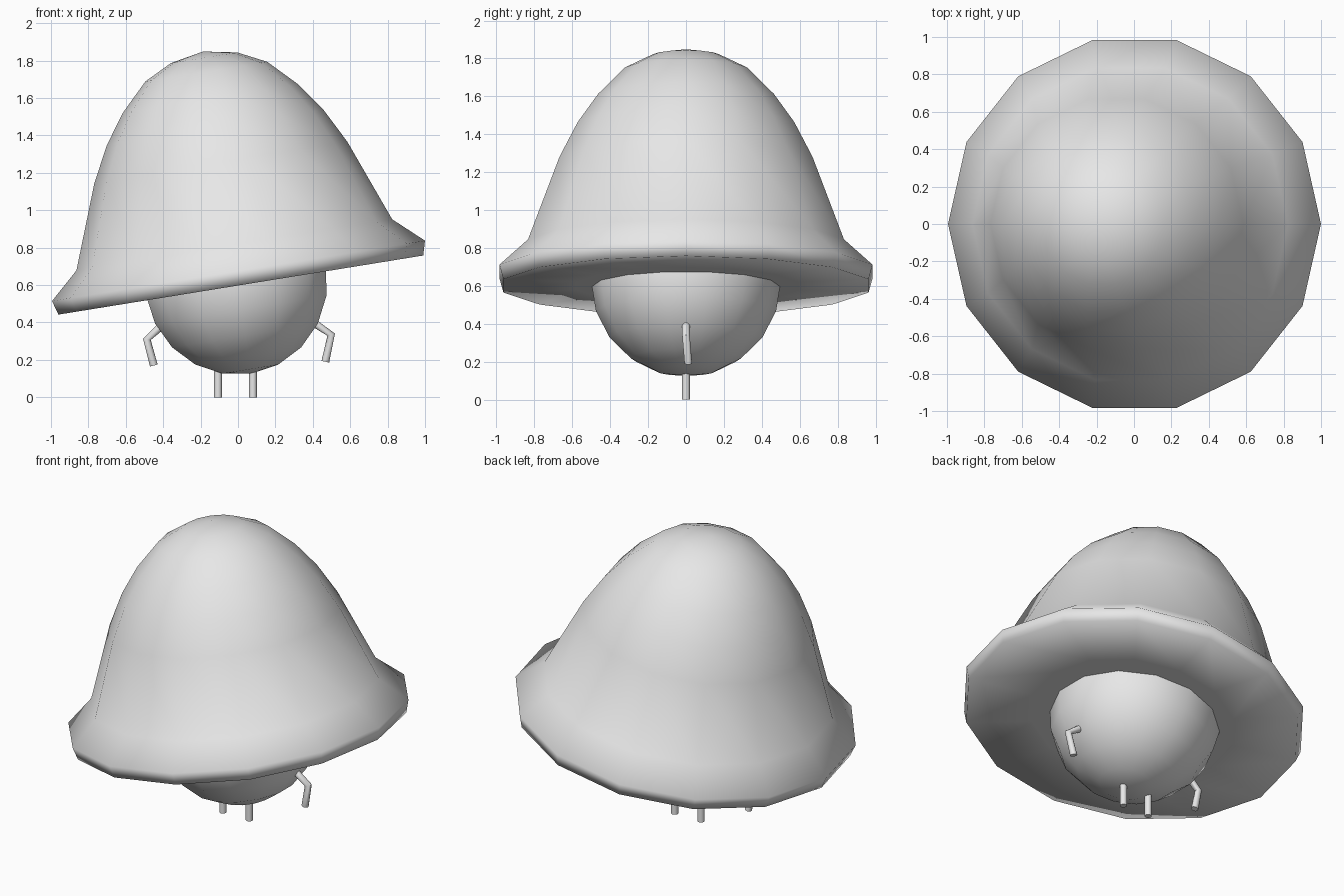
import bpy, bmesh, math
from mathutils import Matrix

cube = bpy.data.objects.get("Cube")
if cube:
    bpy.data.objects.remove(cube, do_unlink=True)

SIDES = 14
TILT = math.radians(9.2)

grey = bpy.data.materials.new("plain_grey")
grey.use_nodes = True
grey.diffuse_color = (0.8, 0.8, 0.8, 1)
grey.node_tree.nodes["Principled BSDF"].inputs["Base Color"].default_value = (0.8, 0.8, 0.8, 1)


def add_mesh(name, bm):
    bmesh.ops.recalc_face_normals(bm, faces=bm.faces)
    for f in bm.faces:
        f.smooth = True
    mesh = bpy.data.meshes.new(name)
    bm.to_mesh(mesh)
    bm.free()
    mesh.materials.append(grey)
    obj = bpy.data.objects.new(name, mesh)
    bpy.context.collection.objects.link(obj)
    return obj


def lathe(name, profile):
    """Turn a (radius, height) profile around z; zero radius closes a pole."""
    bm = bmesh.new()
    rings = []
    for r, h in profile:
        n = SIDES if r > 0 else 1
        rings.append([bm.verts.new((r * math.cos(math.tau * i / SIDES),
                                    r * math.sin(math.tau * i / SIDES), h))
                      for i in range(n)])
    for a, b in zip(rings, rings[1:]):
        for i in range(SIDES):
            j = (i + 1) % SIDES
            corners = [a[i % len(a)], a[j % len(a)], b[j % len(b)], b[i % len(b)]]
            bm.faces.new(list(dict.fromkeys(corners)))
    return add_mesh(name, bm)


def tube(name, points, radius=0.021, sides=10):
    """Round rod through points in the xz plane, mitred at the bends."""
    bm = bmesh.new()
    rings = []
    for k, (x, y, z) in enumerate(points):
        p, q = points[max(k - 1, 0)], points[min(k + 1, len(points) - 1)]
        dx, dz = q[0] - p[0], q[2] - p[2]
        length = math.hypot(dx, dz)
        nx, nz = dz / length, -dx / length
        ring = []
        for i in range(sides):
            c = radius * math.cos(math.tau * i / sides)
            s = radius * math.sin(math.tau * i / sides)
            ring.append(bm.verts.new((x + nx * c, y + s, z + nz * c)))
        rings.append(ring)
    for a, b in zip(rings, rings[1:]):
        for i in range(sides):
            j = (i + 1) % sides
            bm.faces.new((a[i], a[j], b[j], b[i]))
    bm.faces.new(rings[0])
    bm.faces.new(rings[-1])
    obj = add_mesh(name, bm)
    bpy.ops.object.select_all(action="DESELECT")
    obj.select_set(True)
    bpy.context.view_layer.objects.active = obj
    bpy.ops.object.shade_smooth_by_angle(angle=math.radians(50))


# Tilted bell-shaped cap with a flared brim and flat underside
cap = lathe("cap", [
    (0, 1.265), (0.18, 1.231), (0.33, 1.156), (0.475, 1.01), (0.586, 0.855),
    (0.685, 0.665), (0.855, 0.218), (1.01, 0.077), (0.988, 0), (0.6, 0), (0, 0)])
cap.location = (0.015, 0, 0.6)
cap.rotation_euler = (0, -TILT, 0)

# Round body
bm = bmesh.new()
bmesh.ops.create_uvsphere(bm, u_segments=SIDES, v_segments=10, radius=0.5,
                          matrix=Matrix.Rotation(-TILT, 4, "Y"))
body = add_mesh("body", bm)
body.location = (-0.01, 0, 0.62)

# Legs
for name, x in (("right_leg", -0.107), ("left_leg", 0.08)):
    tube(name, [(x, 0, 0), (x, 0, 0.18)])

# Bent arms
tube("right_arm", [(-0.41, 0, 0.38), (-0.487, 0, 0.31), (-0.45, 0.012, 0.17)])
tube("left_arm", [(0.41, 0, 0.395), (0.498, 0, 0.335), (0.467, 0.012, 0.19)])
